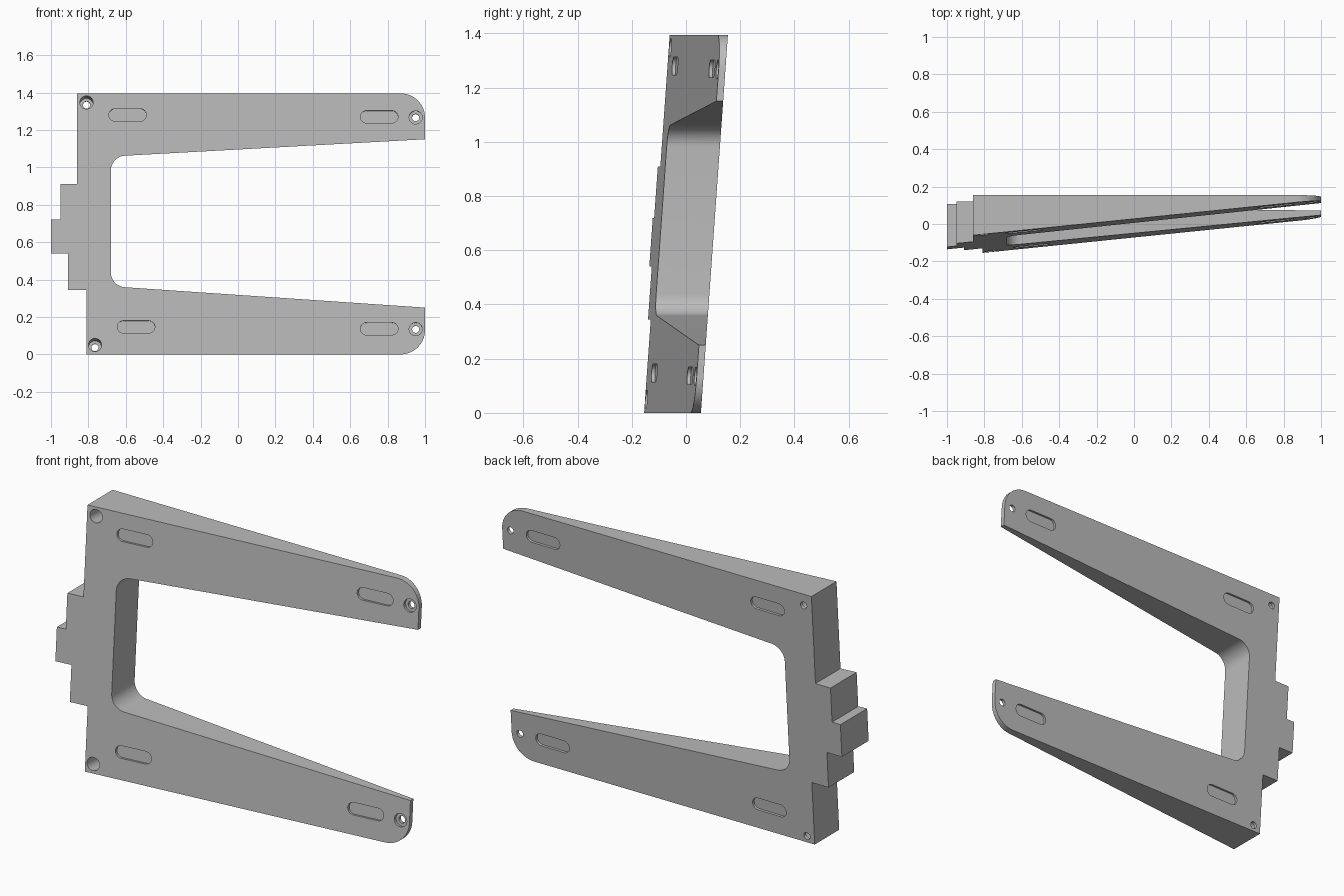
import bpy
import bmesh
from math import cos, sin, pi, radians
from mathutils import Vector

if "Cube" in bpy.data.objects:
    bpy.data.objects.remove(bpy.data.objects["Cube"])

LEAN = 0.0714    # both big faces lean back with height
TAPER = 0.102    # the front face closes in towards the arm tips


def front(x, z):
    return -0.072 + TAPER * x + LEAN * z


def back(x, z):
    return 0.055 + LEAN * z


def shifted(plane, distance):
    return lambda x, z: plane(x, z) + distance


def fillet(points, steps=14):
    """Turn (x, z, radius) corners into an outline with rounded corners."""
    out = []
    for i, (x, z, r) in enumerate(points):
        p = Vector((x, z))
        if r == 0:
            out.append(p)
            continue
        a = (Vector(points[i - 1][:2]) - p).normalized()
        b = (Vector(points[(i + 1) % len(points)][:2]) - p).normalized()
        half = a.angle(b) / 2
        centre = p + (a + b).normalized() * (r / sin(half))
        start = p + a * (r * cos(half) / sin(half)) - centre
        end = p + b * (r * cos(half) / sin(half)) - centre
        sweep = start.angle(end)
        for k in range(steps + 1):
            t = k / steps
            arm = start * sin((1 - t) * sweep) + end * sin(t * sweep)
            out.append(centre + arm / sin(sweep))
    return out


def stadium(x, z, length, r, steps=16):
    """Slot outline; zero length gives a circle."""
    out = []
    for side in (1, -1):
        for k in range(steps + (1 if length else 0)):
            a = -pi / 2 + pi * k / steps
            out.append(Vector((x + side * (length / 2 + r * cos(a)),
                               z + side * r * sin(a))))
    return out


def prism(name, outline, near, far, tilt=0.0):
    """Solid between two surfaces over an outline in the x-z plane."""
    bm = bmesh.new()
    rings = []
    for plane in (near, far):
        ring = []
        for p in outline:
            z = p.y - tilt * (plane(p.x, p.y) - front(p.x, p.y))
            ring.append(bm.verts.new((p.x, plane(p.x, z), z)))
        rings.append(ring)
    n = len(outline)
    bm.faces.new(rings[0])
    bm.faces.new(rings[1][::-1])
    for i in range(n):
        j = (i + 1) % n
        bm.faces.new((rings[0][j], rings[0][i], rings[1][i], rings[1][j]))
    bmesh.ops.recalc_face_normals(bm, faces=bm.faces[:])
    mesh = bpy.data.meshes.new(name)
    bm.to_mesh(mesh)
    bm.free()
    obj = bpy.data.objects.new(name, mesh)
    bpy.context.collection.objects.link(obj)
    return obj


# Forked bracket body with stepped spine
body = prism("forked_bracket", fillet([
    (-0.86, 1.395, 0), (1, 1.395, 0.13), (1, 1.15, 0),
    (-0.68, 1.058, 0.08), (-0.68, 0.364, 0.08), (1, 0.25, 0),
    (1, 0, 0.13), (-0.81, 0, 0), (-0.81, 0.345, 0), (-0.91, 0.345, 0),
    (-0.91, 0.54, 0), (-1, 0.54, 0), (-1, 0.72, 0), (-0.95, 0.72, 0),
    (-0.95, 0.91, 0), (-0.86, 0.91, 0)]), front, back)

cutters = []

# Shallow slots on both faces
for x, z in ((-0.59, 1.28), (-0.545, 0.147), (0.755, 1.27), (0.755, 0.137)):
    shape = stadium(x, z, 0.135, 0.033)
    for near, far in ((shifted(front, -0.03), shifted(front, 0.013)),
                      (shifted(back, -0.013), shifted(back, 0.03))):
        cutters.append(prism("slot_cutter", shape, near, far, LEAN))

# Counterbored screw holes
for x, z in ((-0.81, 1.347), (-0.765, 0.05), (0.95, 1.267), (0.95, 0.135)):
    cutters.append(prism("counterbore_cutter", stadium(x, z, 0, 0.035),
                         shifted(front, -0.03), shifted(back, -0.018), LEAN))
    cutters.append(prism("hole_cutter", stadium(x, z, 0, 0.019),
                         shifted(front, -0.04), shifted(back, 0.04), LEAN))

for cutter in cutters:
    cutter.hide_render = True
    mod = body.modifiers.new("cut", "BOOLEAN")
    mod.operation = "DIFFERENCE"
    mod.solver = "EXACT"
    mod.object = cutter

# Bake the cuts and drop the cutters
graph = bpy.context.evaluated_depsgraph_get()
cut_mesh = bpy.data.meshes.new_from_object(body.evaluated_get(graph))
body.modifiers.clear()
body.data = cut_mesh
for cutter in cutters:
    bpy.data.objects.remove(cutter)

# Single grey finish
grey = bpy.data.materials.new("plain_grey")
grey.use_nodes = True
colour = (0.5, 0.5, 0.5, 1)
grey.diffuse_color = colour
grey.node_tree.nodes["Principled BSDF"].inputs["Base Color"].default_value = colour
body.data.materials.clear()
body.data.materials.append(grey)

bpy.ops.object.select_all(action="DESELECT")
body.select_set(True)
bpy.context.view_layer.objects.active = body
bpy.ops.object.shade_smooth_by_angle(angle=radians(30))
